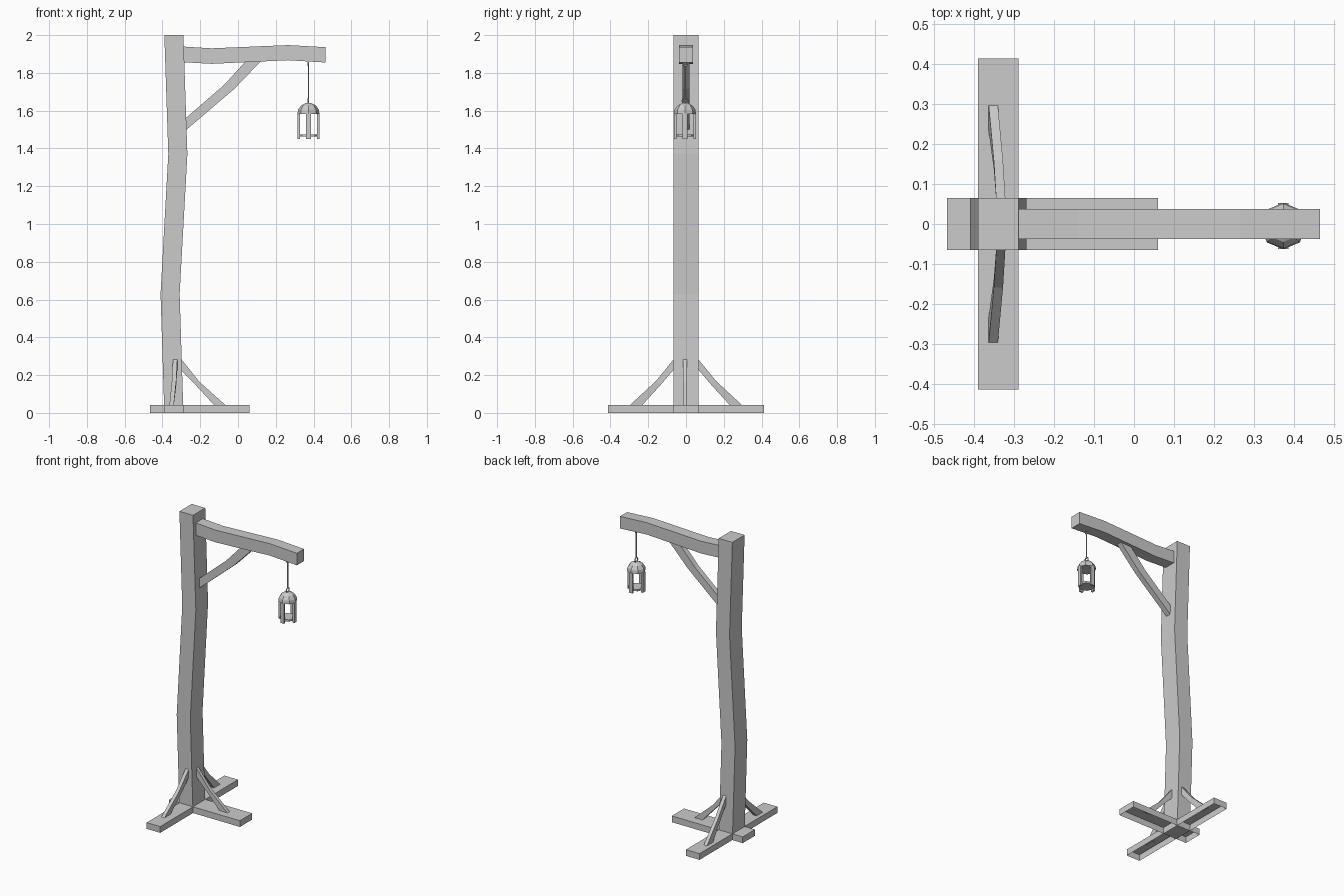
import bpy, bmesh, math
from mathutils import Vector, Matrix

if "Cube" in bpy.data.objects:
    bpy.data.objects.remove(bpy.data.objects["Cube"])


def finish(name, bm):
    bmesh.ops.recalc_face_normals(bm, faces=bm.faces)
    me = bpy.data.meshes.new(name)
    bm.to_mesh(me)
    bm.free()
    ob = bpy.data.objects.new(name, me)
    bpy.context.collection.objects.link(ob)
    return ob


def loft(name, rings, caps=True):
    """Skin a row of cross-sections with flat faces."""
    bm = bmesh.new()
    rows = [[bm.verts.new(p) for p in r] for r in rings]
    n = len(rows[0])
    for a, b in zip(rows, rows[1:]):
        for i in range(n):
            j = (i + 1) % n
            bm.faces.new((a[i], a[j], b[j], b[i]))
    if caps:
        bm.faces.new(rows[0])
        bm.faces.new(rows[-1])
    return finish(name, bm)


def timber(name, pairs, y0, y1):
    """Bent timber: pairs of (x, z) edge points, extruded across y."""
    return loft(name, [[(a[0], y0, a[1]), (b[0], y0, b[1]),
                        (b[0], y1, b[1]), (a[0], y1, a[1])] for a, b in pairs])


def foot(name, x0, x1, y0, y1, h=0.042):
    """Base plank, open underneath."""
    bm = bmesh.new()
    bmesh.ops.create_cube(bm, size=1, matrix=Matrix.Translation(
        ((x0 + x1) / 2, (y0 + y1) / 2, h / 2)) @ Matrix.Diagonal((x1 - x0, y1 - y0, h, 1)))
    low = [f for f in bm.faces if f.calc_center_median().z < 0.001]
    ob_faces = low
    bmesh.ops.recalc_face_normals(bm, faces=bm.faces)
    bmesh.ops.delete(bm, geom=ob_faces, context='FACES')
    return finish(name, bm)


def rod(name, p, q, r, sides=6):
    p, q = Vector(p), Vector(q)
    bm = bmesh.new()
    bmesh.ops.create_cone(bm, cap_ends=True, segments=sides, radius1=r, radius2=r,
                          depth=(q - p).length, matrix=Matrix.Translation((p + q) / 2) @
                          (q - p).to_track_quat('Z', 'Y').to_matrix().to_4x4())
    return finish(name, bm)


def circle(x, y, z, r, n=8):
    return [(x + r * math.cos(math.tau * i / n), y + r * math.sin(math.tau * i / n), z)
            for i in range(n)]


# Crooked post
timber("post", [((x, z), (x + 0.101, z)) for x, z in
                ((-0.39, 0), (-0.41, 0.63), (-0.369, 1.37), (-0.39, 2.0))], -0.065, 0.065)

# Cross-shaped base, four open planks meeting at the post
foot("base_right", -0.289, 0.06, -0.065, 0.065)
foot("base_left", -0.467, -0.39, -0.065, 0.065)
foot("base_front", -0.39, -0.289, -0.413, -0.065)
foot("base_back", -0.39, -0.289, 0.065, 0.413)

# Overhead beam and its brace
timber("beam", [((-0.30, 1.857), (-0.30, 1.94)), ((-0.14, 1.848), (-0.14, 1.93)),
                ((0.265, 1.867), (0.265, 1.947)), ((0.464, 1.855), (0.464, 1.936))], -0.038, 0.038)
timber("beam_brace", [((-0.295, 1.48), (-0.295, 1.545)), ((-0.02, 1.715), (-0.075, 1.735)),
                      ((0.125, 1.866), (0.045, 1.866))], -0.018, 0.018)

# Base braces: the right one, then the mirrored front and back ones
timber("base_brace_right", [((-0.31, 0.235), (-0.31, 0.297)), ((-0.222, 0.145), (-0.205, 0.165)),
                            ((-0.125, 0.04), (-0.065, 0.04))], -0.017, 0.006)
side = (((0.06, 0.235), (0.06, 0.29), -0.344), ((0.137, 0.145), (0.158, 0.17), -0.35),
        ((0.233, 0.04), (0.298, 0.04), -0.363))
for name, s in (("base_brace_front", -1), ("base_brace_back", 1)):
    loft(name, [[(x, s * a[0], a[1]), (x, s * b[0], b[1]),
                 (x + 0.023, s * b[0], b[1]), (x + 0.023, s * a[0], a[1])] for a, b, x in side])

# Lantern: wire, rings, dome, floor and four ribs
LX, LY = 0.373, -0.005
rod("lantern_wire", (LX, LY, 1.665), (LX, LY, 1.845), 0.004)
for name, z, r in (("beam_ring", 1.846, 0.010), ("lantern_ring", 1.652, 0.015)):
    bpy.ops.mesh.primitive_torus_add(major_segments=10, minor_segments=5, major_radius=r,
                                     minor_radius=0.004, location=(LX, LY, z),
                                     rotation=(math.pi / 2, 0, math.pi / 2))
    bpy.context.object.name = name
loft("lantern_dome", [circle(LX, LY, z, r) for z, r in
                      ((1.583, 0.058), (1.605, 0.055), (1.627, 0.040), (1.640, 0.016))])
loft("lantern_floor", [circle(LX, LY, z, 0.050) for z in (1.463, 1.475)])
for i, name in enumerate(("right", "back", "left", "front")):
    a = i * math.pi / 2
    bm = bmesh.new()
    bmesh.ops.create_cube(bm, size=1, matrix=Matrix.Translation((LX, LY, 1.518)) @
                          Matrix.Rotation(a, 4, 'Z') @ Matrix.Translation((0.052, 0, 0)) @
                          Matrix.Diagonal((0.012, 0.026, 0.135, 1)))
    finish("lantern_rib_" + name, bm)
